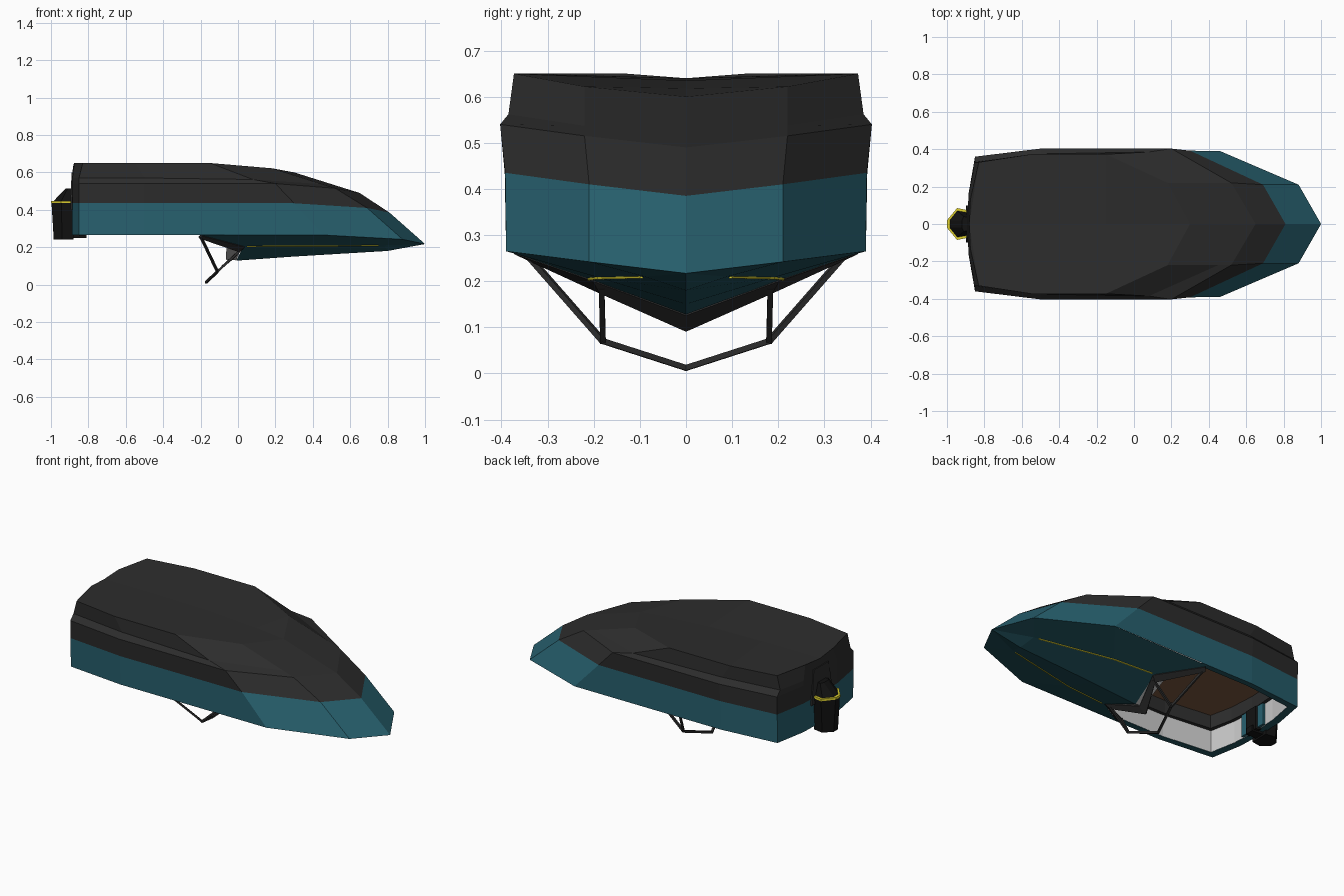
import bpy, bmesh
from mathutils import Vector

if "Cube" in bpy.data.objects:
    bpy.data.objects.remove(bpy.data.objects["Cube"])


def material(name, rgb):
    m = bpy.data.materials.new(name)
    m.diffuse_color = (*rgb, 1)
    m.use_nodes = True
    m.node_tree.nodes["Principled BSDF"].inputs["Base Color"].default_value = m.diffuse_color
    return m


TEAL = material("teal_paint", (.021, .12, .16))
DEEP = material("deep_teal", (.016, .09, .115))
DARK = material("dark_coating", (.026, .026, .026))
BLACK = material("black_plastic", (.006, .006, .006))
WHITE = material("white_lining", (.65, .65, .65))
BROWN = material("brown_floor", (.2, .1, .05))
YELLOW = material("yellow_trim", (.75, .65, .03))


def finish(name, bm, mat):
    bmesh.ops.remove_doubles(bm, verts=bm.verts, dist=.0005)
    bmesh.ops.dissolve_degenerate(bm, dist=.0001, edges=bm.edges)
    bmesh.ops.recalc_face_normals(bm, faces=bm.faces)
    me = bpy.data.meshes.new(name)
    bm.to_mesh(me)
    bm.free()
    me.materials.append(mat)
    ob = bpy.data.objects.new(name, me)
    bpy.context.collection.objects.link(ob)
    return ob


def skin(name, rows, mat, thick=0):
    """Bridge half-section rows into faces, on both sides of y = 0."""
    bm = bmesh.new()
    for s in (1, -1):
        grid = [[bm.verts.new((x, s * y, z)) for x, y, z in r] for r in rows]
        for a, b in zip(grid, grid[1:]):
            for i in range(len(a) - 1):
                bm.faces.new((a[i], a[i + 1], b[i + 1], b[i]))
    ob = finish(name, bm, mat)
    if thick:
        mod = ob.modifiers.new("thickness", 'SOLIDIFY')
        mod.thickness = thick
        mod.offset = 0
    return ob


def prism(name, plan, z0, z1, mat, top=None):
    """Extrude a plan outline, with an optional different top outline."""
    bm = bmesh.new()
    lo = [bm.verts.new((x, y, z0)) for x, y in plan]
    hi = [bm.verts.new((x, y, z1)) for x, y in (top or plan)]
    bm.faces.new(lo)
    bm.faces.new(hi)
    n = len(lo)
    for i in range(n):
        bm.faces.new((lo[i], lo[(i + 1) % n], hi[(i + 1) % n], hi[i]))
    return finish(name, bm, mat)


def bar(name, a, b, r, mat):
    """Square rod between two points."""
    a, b = Vector(a), Vector(b)
    d = b - a
    bpy.ops.mesh.primitive_cube_add(size=1, location=(a + b) / 2)
    ob = bpy.context.object
    ob.name = name
    ob.scale = (r * 2, r * 2, d.length + r)
    ob.rotation_euler = d.to_track_quat('Z', 'Y').to_euler()
    ob.data.materials.append(mat)


def row(z, stern_y, side_y, bow):
    """Stern points shared by each hull level, followed by its bow points."""
    return [(-.89, 0, z), (-.885, .16, z), (-.85, stern_y, z),
            (-.5, side_y, z)] + bow


# Overturned hull: teal topsides, dark bottom with chine step
gunwale = row(.265, .355, .39, [(.46, .39, .265), (.88, .21, .242), (1, 0, .217)])
paint = row(.435, .358, .393, [(.3, .392, .435), (.69, .21, .41), (.81, 0, .385)])
chine = row(.54, .36, .403, [(.2, .403, .54), (.52, .22, .515), (.65, 0, .49)])
step = row(.57, .33, .375, [(.08, .385, .562), (.45, .22, .537), (.58, 0, .512)])
top = [(-.88, 0, .64), (-.875, .13, .65), (-.83, .33, .65), (-.55, .373, .65),
       (-.15, .373, .65), (.18, .22, .622), (.3, 0, .6)]
keel = [(-.88, 0, .64)] * 3 + [(-.5, 0, .64), (-.15, 0, .635), (.12, 0, .618), (.3, 0, .6)]
skin("hull_topsides", [gunwale, paint], TEAL)
skin("hull_bottom", [paint, chine, step, top, keel], DARK)

# Foredeck with crowned centre
skin("foredeck", [
    [(-.2, .385, .265), (.46, .39, .265), (.88, .21, .242), (1, 0, .217)],
    [(.03, .21, .205), (.3, .19, .208), (.78, .09, .21), (1, 0, .217)],
    [(-.01, 0, .128), (.3, 0, .15), (.8, 0, .18), (1, 0, .217)]], DEEP)


# Gunwale rim, cockpit lining and floor
def inner(z, y=.355, inset=0):
    return [(-.85 + inset, 0, z), (-.84 + inset, .16, z),
            (-.81 + inset, y - .035, z), (-.5, y, z), (.2, y, z)]


outer = gunwale[:4] + [(-.15, .39, .265)]
skin("gunwale_rim", [outer, inner(.266)[:4] + [(-.15, .355, .266)]], DEEP)
skin("cockpit_lining", [inner(.267), inner(.4)], WHITE)
skin("cockpit_kick_band", [inner(.4), inner(.4, .335, .02), inner(.48, .335, .02)], DARK)
skin("cockpit_floor", [inner(.48, .335, .02),
     [(x, 0, z) for x, y, z in inner(.48, .335, .02)]], BROWN)
skin("cabin_bulkhead", [[(.2, .355, .275), (.2, .355, .48)],
                        [(.2, 0, .19), (.2, 0, .48)]], WHITE)
prism("transom_well", [(-.85, -.09), (-.83, -.09), (-.83, .09), (-.85, .09)], .27, .47, TEAL)

# White cockpit edge and dark dashboard frame along the rear of the deck
skin("deck_edge", [[(-.06, .19, .222), (.025, .205, .21)],
                   [(-.065, 0, .135), (-.01, 0, .132)]], WHITE, .004)
skin("dashboard", [[(-.21, .345, .252), (-.19, .37, .264)],
                   [(.005, .185, .178), (.035, .2, .205)],
                   [(-.085, 0, .095), (-.042, 0, .13)]], DARK, .012)

# Windscreen frame
tip = (-.17, 0, .012)
for s, side in ((1, "back"), (-1, "front")):
    corner = (-.11, s * .18, .07)
    bar("windscreen_rail_" + side, tip, corner, .006, DARK)
    bar("windscreen_side_" + side, corner, (-.2, s * .345, .258), .006, DARK)
    bar("windscreen_post_" + side, corner, (.015, s * .183, .185), .006, DARK)
    # Thin yellow deck stripes
    bar("deck_stripe_" + side, (.05, s * .21, .205), (.3, s * .19, .207), .003, YELLOW)
    bar("deck_stripe_fore_" + side, (.3, s * .19, .207), (.75, s * .097, .209), .003, YELLOW)


# Outboard motor
def cowl(x0, x1, x2, y):
    return [(x0, -.02), (x1, -y), (x2, -y * .85), (x2, y * .85), (x1, y), (x0, .02)]


prism("motor_cowl", cowl(-.985, -.94, -.88, .065), .24, .435, BLACK, cowl(-.997, -.945, -.88, .082))
prism("motor_stripe", cowl(-1, -.946, -.88, .085), .435, .448, YELLOW)
prism("motor_top", cowl(-.985, -.945, -.88, .07), .448, .515, BLACK, cowl(-.92, -.91, -.88, .04))
prism("motor_bracket", [(-.95, -.035), (-.81, -.025), (-.81, .025), (-.95, .035)], .25, .285, BLACK)
prism("motor_clamp", [(-.85, -.05), (-.82, -.04), (-.82, .04), (-.85, .05)], .26, .4, BLACK)
prism("transom_pad", [(-.897, -.1), (-.87, -.1), (-.87, .1), (-.897, .1)], .4, .6, DARK,
      [(-.89, -.07), (-.87, -.07), (-.87, .07), (-.89, .07)])
